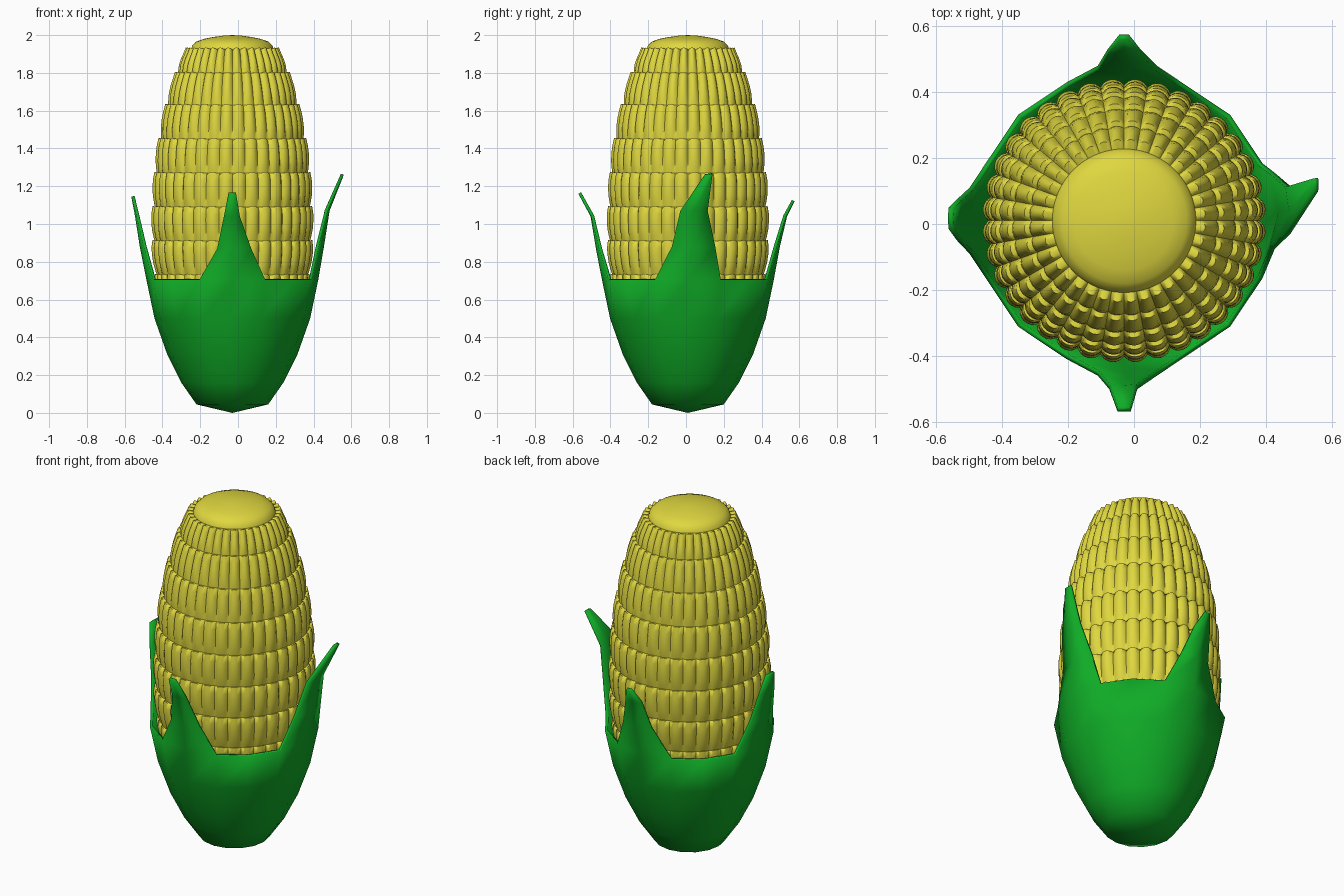
import bpy, bmesh
from math import sin, cos, pi, radians
from mathutils import Vector

cube = bpy.data.objects.get("Cube")
if cube:
    bpy.data.objects.remove(cube)

CENTRE = Vector((-0.03, 0.01, 0))


def material(name, rgb):
    m = bpy.data.materials.new(name)
    m.use_nodes = True
    m.diffuse_color = (*rgb, 1)
    bsdf = m.node_tree.nodes["Principled BSDF"]
    bsdf.inputs["Base Color"].default_value = (*rgb, 1)
    bsdf.inputs["Roughness"].default_value = 0.6
    return m


def finish(bm, name, mat, angle):
    bmesh.ops.recalc_face_normals(bm, faces=bm.faces)
    me = bpy.data.meshes.new(name)
    bm.to_mesh(me)
    bm.free()
    ob = bpy.data.objects.new(name, me)
    bpy.context.collection.objects.link(ob)
    ob.location = CENTRE
    me.materials.append(mat)
    bpy.ops.object.select_all(action='DESELECT')
    ob.select_set(True)
    bpy.context.view_layer.objects.active = ob
    bpy.ops.object.shade_smooth_by_angle(angle=radians(angle))
    return ob


def bridge(bm, a, b, closed=True):
    n = len(a)
    for i in range(n if closed else n - 1):
        j = (i + 1) % n
        bm.faces.new((a[i], a[j], b[j], b[i]))


def ring(bm, r, z, n):
    return [bm.verts.new((r * cos(2 * pi * i / n), r * sin(2 * pi * i / n), z)) for i in range(n)]


def fan(bm, loop, z):
    tip = bm.verts.new((0, 0, z))
    for i in range(len(loop)):
        bm.faces.new((loop[i - 1], loop[i], tip))


yellow = material("kernel yellow", (0.74, 0.68, 0.05))
green = material("husk green", (0.005, 0.41, 0.02))

# Cob: stacked rows of rounded kernels, each with a raised lip
KERNELS, STEPS = 36, 6
N = KERNELS * STEPS
ROWS = [(0.57, 0.385), (0.73, 0.42), (0.91, 0.432), (1.09, 0.43), (1.27, 0.42),
        (1.45, 0.397), (1.63, 0.36), (1.80, 0.307), (1.925, 0.25)]
KERNEL_PROFILE = [(0, 0.4), (0.12, 0.6), (0.35, 0.88), (0.6, 1), (0.8, 1), (0.93, 0.8), (1, 0)]
DEPTH = 0.032

bm = bmesh.new()
prev = ring(bm, 0.2, 0.2, N)
fan(bm, prev, 0.15)
for (z0, r0), (z1, r1) in zip(ROWS, ROWS[1:]):
    for v, bulge in KERNEL_PROFILE:
        loop = []
        for i in range(N):
            across = sin(pi * (i % STEPS) / STEPS) ** 0.7
            r = r0 + (r1 - r0) * v - DEPTH + DEPTH * bulge * (0.4 + 0.6 * across)
            z = z0 + (z1 - z0) * v
            if 0.9 < v < 1:
                z += 0.018 * across
            a = 2 * pi * i / N
            loop.append(bm.verts.new((r * cos(a), r * sin(a), z)))
        bridge(bm, prev, loop)
        prev = loop
# Domed cap closing the cob
for r, z in [(0.212, 1.945), (0.19, 1.966), (0.15, 1.98), (0.1, 1.99), (0.05, 1.997)]:
    loop = ring(bm, r, z, N)
    bridge(bm, prev, loop)
    prev = loop
fan(bm, prev, 2.0)
finish(bm, "corn_cob", yellow, 60)

# Husk: faceted cup with four pointed leaves
SIDES = 16
bm = bmesh.new()
prev = ring(bm, 0.19, 0.045, SIDES)
fan(bm, prev, 0.0)
for r, z in [(0.27, 0.16), (0.345, 0.31), (0.412, 0.5), (0.455, 0.705)]:
    loop = ring(bm, r, z, SIDES)
    bridge(bm, prev, loop)
    prev = loop
rim = prev

# Leaf levels: height, side extents, distance from the axis
LEAVES = {
    0: [(0.88, -0.085, 0.145, 0.485), (1.07, -0.04, 0.105, 0.515), (1.26, 0.09, 0.13, 0.59)],
    4: [(0.88, -0.10, 0.08, 0.487), (1.04, -0.05, 0.05, 0.525), (1.12, -0.015, 0.015, 0.565)],
    8: [(0.88, -0.10, 0.10, 0.49), (1.04, -0.065, 0.06, 0.515), (1.145, -0.04, 0.025, 0.535)],
    12: [(0.87, -0.08, 0.10, 0.487), (1.04, -0.045, 0.04, 0.515), (1.16, -0.02, 0.02, 0.58)],
}
for k, levels in LEAVES.items():
    a = 2 * pi * k / SIDES
    out, side = Vector((cos(a), sin(a), 0)), Vector((-sin(a), cos(a), 0))
    last = [rim[k - 1], rim[k], rim[k + 1]]
    for z, left, right, r in levels:
        mid = (left + right) / 2
        curl = ((right - left) / 2) ** 2 / r
        row = [bm.verts.new(out * (r - c) + side * t + Vector((0, 0, z)))
               for t, c in ((left, curl), (mid, 0), (right, curl))]
        bridge(bm, last, row, closed=False)
        last = row

husk = finish(bm, "husk", green, 60)
thick = husk.modifiers.new("thickness", 'SOLIDIFY')
thick.thickness = 0.016
thick.offset = -1
